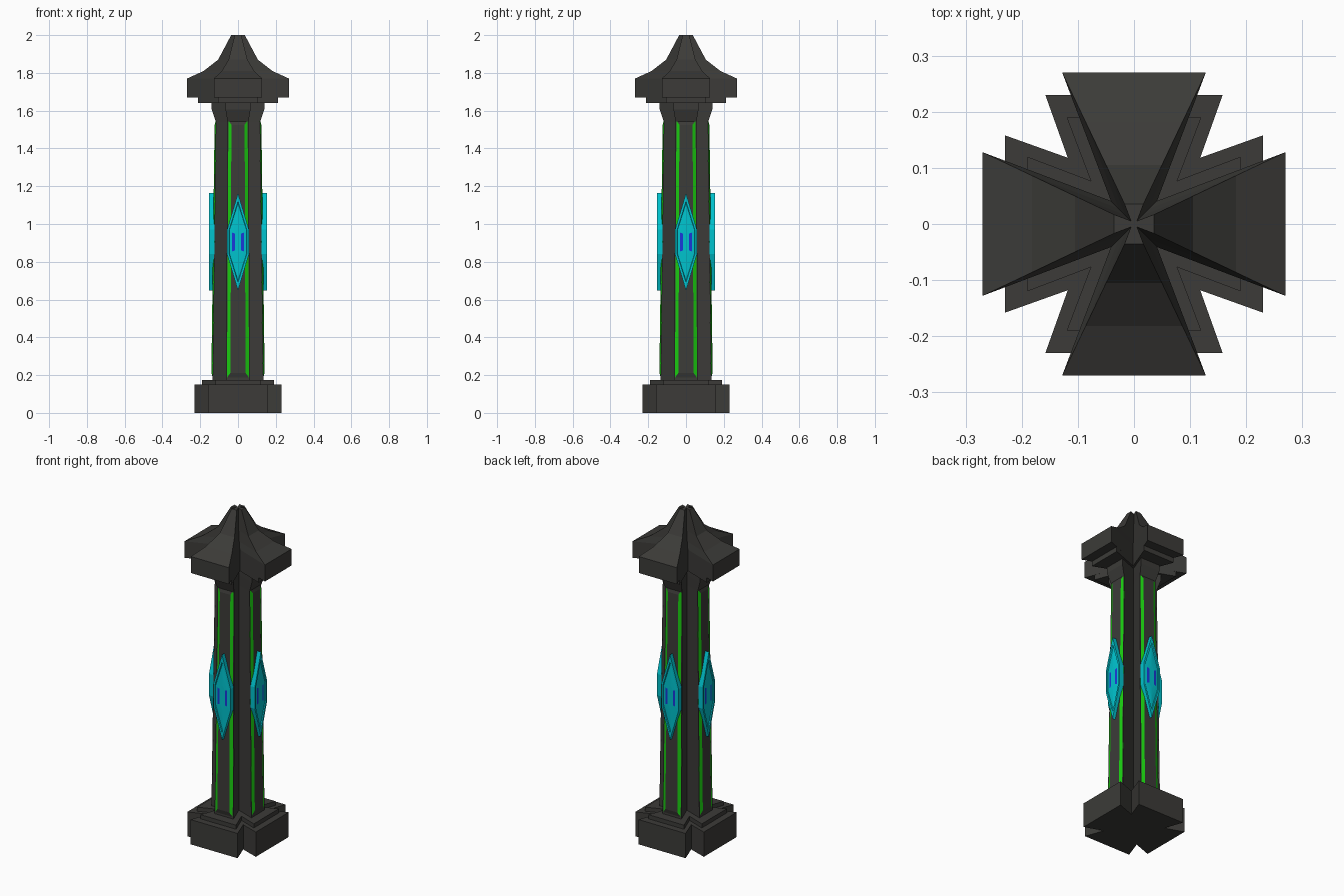
import bpy, bmesh
from math import pi
from mathutils import Matrix

if "Cube" in bpy.data.objects:
    bpy.data.objects.remove(bpy.data.objects["Cube"])


def material(name, rgb):
    m = bpy.data.materials.new(name)
    m.diffuse_color = (*rgb, 1)
    m.use_nodes = True
    m.node_tree.nodes["Principled BSDF"].inputs["Base Color"].default_value = m.diffuse_color
    return m


STONE = material("dark_stone", (0.045, 0.044, 0.04))
GREEN = material("green_glow", (0.01, 0.6, 0.005))
CYAN = material("cyan_glow", (0.0, 0.55, 0.62))
BLUE = material("blue_glow", (0.01, 0.04, 0.7))


def finish(bm, name, mats):
    bmesh.ops.recalc_face_normals(bm, faces=bm.faces)
    me = bpy.data.meshes.new(name)
    bm.to_mesh(me)
    bm.free()
    for m in mats:
        me.materials.append(m)
    ob = bpy.data.objects.new(name, me)
    bpy.context.collection.objects.link(ob)
    return ob


def bridge(bm, a, b):
    n = len(a)
    return [bm.faces.new((a[i], a[(i + 1) % n], b[(i + 1) % n], b[i])) for i in range(n)]


def cross_loft(name, levels):
    """Loft of flared four-armed crosses; level = z, reach, half width, notch."""
    bm = bmesh.new()
    rings = []
    for z, r, w, n in levels:
        ring = []
        for k in range(4):
            turn = Matrix.Rotation(k * pi / 2, 4, 'Z')
            for x, y in ((-w, -r), (w, -r), (n, -n)):
                v = bm.verts.new((x, y, z))
                v.co = turn @ v.co
                ring.append(v)
        rings.append(ring)
    for a, b in zip(rings, rings[1:]):
        bridge(bm, a, b)
    bm.faces.new(rings[0])
    bm.faces.new(rings[-1])
    return finish(bm, name, [STONE])


def scaled(z, r):
    return (z, r, 0.474 * r, 0.152 * r)


# base steps, shaft, collar and swept cap
cross_loft("base_block", [(0, .23, .158, .118), (.15, .23, .158, .118)])
cross_loft("base_step", [(.15, .19, .12, .077), (.175, .19, .12, .077)])
cross_loft("shaft", [scaled(.175, .134), scaled(1.54, .117), scaled(1.605, .139), scaled(1.64, .139)])
cross_loft("collar", [(1.64, .213, .106, .041), (1.67, .213, .106, .041)])
cross_loft("cap", [scaled(1.67, .27), scaled(1.77, .27), scaled(1.81, .182),
                   scaled(1.87, .105), scaled(2.0, .036)])


def face_panel(side):
    """Raised panel on the shaft with glowing side bevels."""
    bm = bmesh.new()
    outer = [(-.063, -.132, .18), (.063, -.132, .18), (.055, -.115, 1.555), (-.055, -.115, 1.555)]
    inner = [(-.04, -.141, .212), (.04, -.141, .212), (.035, -.124, 1.525), (-.035, -.124, 1.525)]
    a = [bm.verts.new(p) for p in outer]
    b = [bm.verts.new(p) for p in inner]
    sides = bridge(bm, a, b)
    sides[1].material_index = sides[3].material_index = 1
    bm.faces.new(b)
    bm.faces.new(a)
    ob = finish(bm, f"shaft_panel_{side}", [STONE, GREEN])
    ob.matrix_world = Matrix.Rotation(side * pi / 2, 4, 'Z')


def hexagon(bm, w, h, flat, y):
    pts = ((0, -h), (w, -flat), (w, flat), (0, h), (-w, flat), (-w, -flat))
    return [bm.verts.new((x, y, .905 + z)) for x, z in pts]


def gem(side):
    """Long hexagonal emblem: rim, recessed band, blue lens, cyan core."""
    bm = bmesh.new()
    steps = [(.058, .258, .065, -.125, 0), (.058, .258, .065, -.154, 0),
             (.048, .215, .06, -.154, 0), (.046, .205, .06, -.148, 0),
             (.032, .13, .05, -.150, 0), (.017, .075, .045, -.151, 1)]
    rings = [hexagon(bm, *s[:4]) for s in steps]
    for a, b, s in zip(rings, rings[1:], steps[1:]):
        for i, f in enumerate(bridge(bm, a, b)):
            f.material_index = 1 if s[4] and i in (1, 4) else 0
    bm.faces.new(rings[-1])
    bm.faces.new(rings[0])
    ob = finish(bm, f"gem_{side}", [CYAN, BLUE])
    ob.matrix_world = Matrix.Rotation(side * pi / 2, 4, 'Z')


for side in range(4):
    face_panel(side)
    gem(side)
